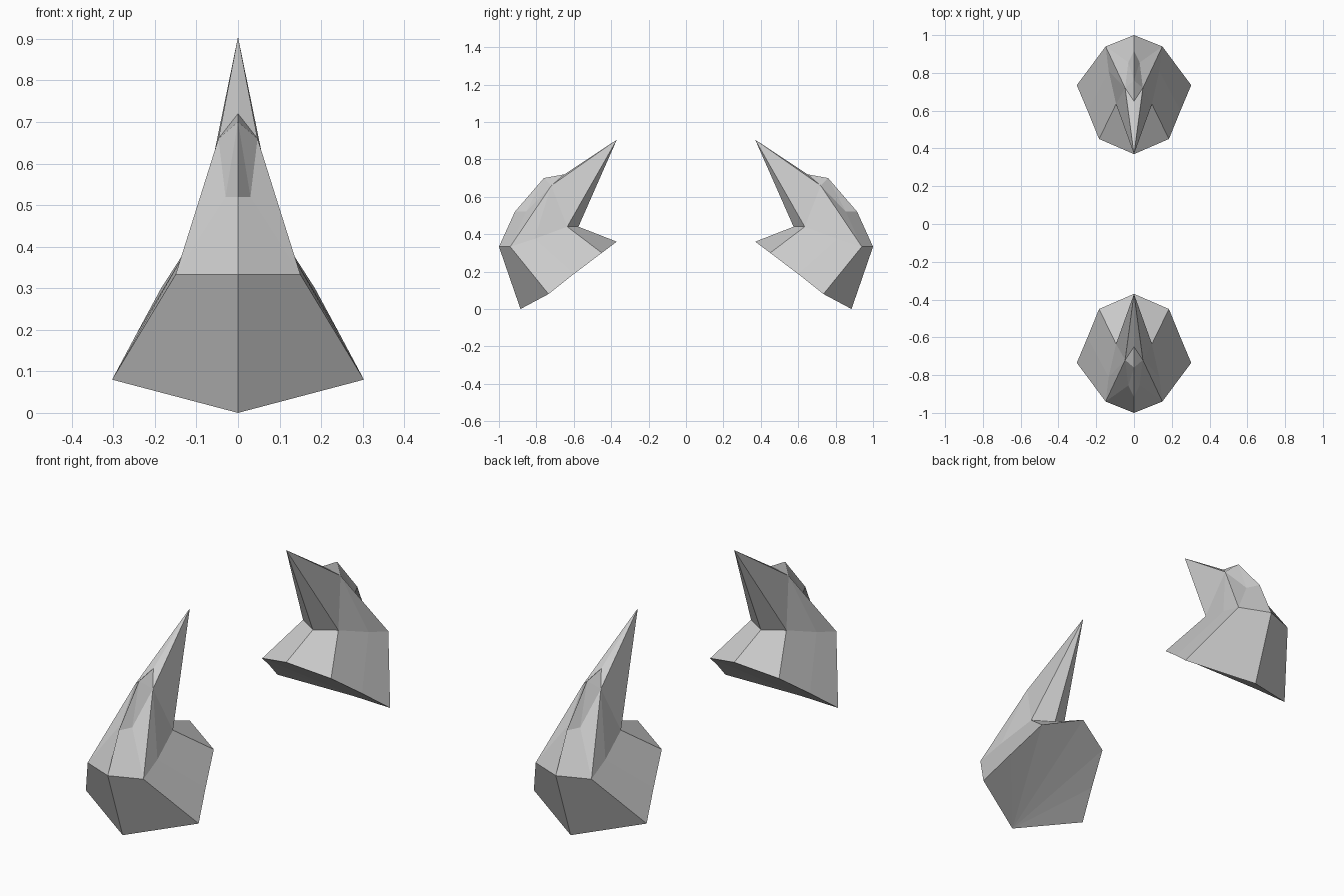
import bpy, bmesh

cube = bpy.data.objects.get("Cube")
if cube:
    bpy.data.objects.remove(cube, do_unlink=True)

# Single grey material
grey = bpy.data.materials.new("light_grey")
grey.use_nodes = True
grey.diffuse_color = (0.6, 0.6, 0.6, 1)
grey.node_tree.nodes["Principled BSDF"].inputs["Base Color"].default_value = (0.6, 0.6, 0.6, 1)

# Key points of one half of the spiked guard (x >= 0)
POINTS = {
    "tip": (0, 0.37, 0.905),
    "saddle": (0, 0.65, 0.72),
    "hump": (0, 0.76, 0.70),
    "ridge": (0, 0.915, 0.52),
    "ridge_side": (0.03, 0.855, 0.52),
    "rim": (0, 1.0, 0.333),
    "rim_side": (0.15, 0.94, 0.333),
    "heel": (0, 0.885, 0),
    "corner": (0.303, 0.735, 0.08),
    "edge": (0.246, 0.60, 0.187),
    "collar": (0.185, 0.45, 0.30),
    "beak": (0, 0.37, 0.36),
    "throat": (0, 0.575, 0.44),
    "notch": (0.095, 0.635, 0.44),
    "waist": (0.134, 0.81, 0.375),
    "cheek": (0.047, 0.72, 0.66),
}

FACES = [
    # outer base and lower walls
    "heel corner rim_side rim", "corner edge waist rim_side", "edge collar notch waist",
    # collar and inner face of the spike
    "collar beak throat notch", "notch throat tip",
    # upper walls and spine
    "notch tip cheek", "waist notch cheek", "rim_side waist cheek",
    "rim_side cheek ridge_side", "rim rim_side ridge_side ridge",
    "ridge ridge_side hump", "ridge_side cheek hump",
    "hump cheek saddle", "saddle cheek tip",
    # underside
    "heel corner edge", "heel edge collar", "heel collar beak",
]


def spiked_guard(name, y_sign):
    """Builds a guard from its half, mirrored across x = 0."""
    bm = bmesh.new()
    for x_sign in (1, -1):
        verts = {k: bm.verts.new((x * x_sign, y * y_sign, z))
                 for k, (x, y, z) in POINTS.items()}
        for face in FACES:
            bm.faces.new([verts[k] for k in face.split()])
    bmesh.ops.remove_doubles(bm, verts=bm.verts, dist=0.0005)
    bmesh.ops.recalc_face_normals(bm, faces=bm.faces)
    mesh = bpy.data.meshes.new(name)
    bm.to_mesh(mesh)
    bm.free()
    mesh.materials.append(grey)
    obj = bpy.data.objects.new(name, mesh)
    bpy.context.collection.objects.link(obj)


spiked_guard("front_spiked_guard", -1)
spiked_guard("back_spiked_guard", 1)
